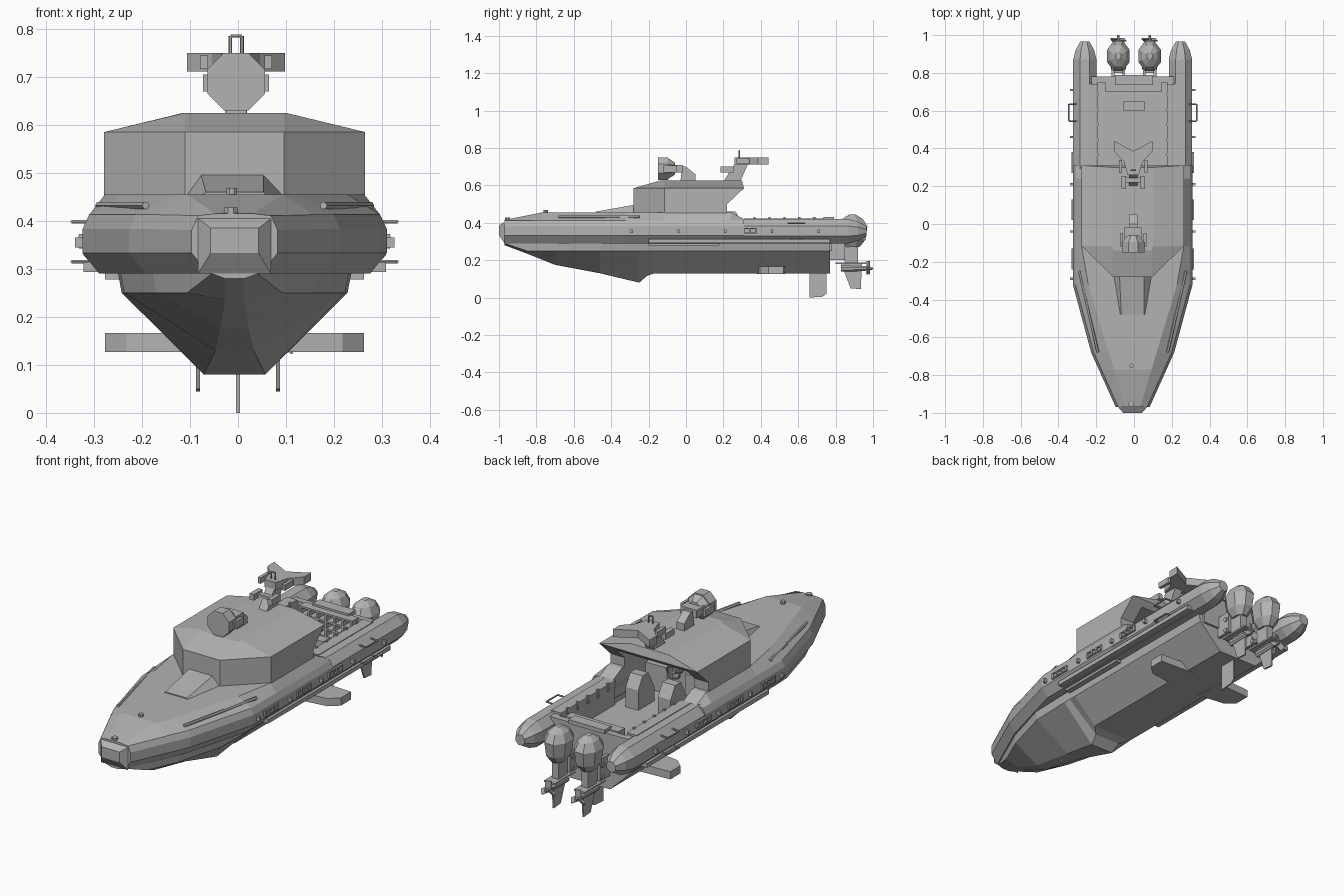
import bpy, bmesh
from math import pi, cos, sin
from mathutils import Vector, Matrix

if "Cube" in bpy.data.objects:
    bpy.data.objects.remove(bpy.data.objects["Cube"], do_unlink=True)

GREY = bpy.data.materials.new("hull grey")
GREY.use_nodes = True
COLOUR = (.45, .45, .45, 1)
GREY.diffuse_color = COLOUR
GREY.node_tree.nodes["Principled BSDF"].inputs["Base Color"].default_value = COLOUR

# Shared levels and positions
SHIFT = -.007        # the hull sits slightly off the centre line
FLOOR = .29          # cockpit floor, underside of the collar
COLLAR_TOP = .413
DECK = .455
ROOF = .625
TUBE_MID = .355
TUBE_X = .253
TRANSOM = .77
SIDES = (("left", 1), ("right", -1))


def finish(name, bm):
    bmesh.ops.recalc_face_normals(bm, faces=bm.faces[:])
    mesh = bpy.data.meshes.new(name)
    bm.to_mesh(mesh)
    bm.free()
    mesh.materials.append(GREY)
    part = bpy.data.objects.new(name, mesh)
    bpy.context.collection.objects.link(part)
    return part


def loft(name, rings):
    """Skin a row of equal-length rings and close both ends."""
    bm = bmesh.new()
    loops = [[bm.verts.new(point) for point in ring] for ring in rings]
    for lower, upper in zip(loops, loops[1:]):
        for i in range(len(lower)):
            bm.faces.new((lower[i - 1], lower[i], upper[i], upper[i - 1]))
    bm.faces.new(loops[0])
    bm.faces.new(loops[-1])
    return finish(name, bm)


def section(y, half):
    """Mirrored hull cross-section from the (x, z) pairs of one side."""
    return ([(SHIFT + x, y, z) for x, z in half]
            + [(SHIFT - x, y, z) for x, z in reversed(half)])


def side_plate(name, outline, x, thickness):
    """Outline in (y, z), given thickness across x."""
    return loft(name, [[(x + side * thickness / 2, y, z) for y, z in outline]
                       for _, side in SIDES])


def top_plate(name, outline, bottom, top):
    return loft(name, [[(x, y, z) for x, y in outline] for z in (bottom, top)])


def box(name, x, width, back, front, bottom, top):
    """Block centred on x, between two y values and two z values."""
    outline = [(back, bottom), (front, bottom), (front, top), (back, top)]
    return side_plate(name, outline, x, width)


def rod(name, start, end, radius, end_radius=None, sides=8):
    start, end = Vector(start), Vector(end)
    axis = end - start
    turn = axis.to_track_quat('Z', 'Y').to_matrix().to_4x4()
    place = Matrix.Translation((start + end) / 2) @ turn @ Matrix.Rotation(pi / sides, 4, 'Z')
    bm = bmesh.new()
    bmesh.ops.create_cone(bm, cap_ends=True, segments=sides, radius1=radius,
                          radius2=end_radius or radius, depth=axis.length, matrix=place)
    return finish(name, bm)


def rail(name, points, radius=.004):
    for start, end in zip(points, points[1:]):
        rod(name, start, end, radius, sides=6)


def beam(y):
    """Half width of the collar: a straight side and a two-step taper to the bow."""
    aft_of_bend = y + .68
    return min(.317, .22 + .27 * aft_of_bend, .22 + .45 * aft_of_bend)


# Lower hull, from the bow to the transom
def hull_section(y, keel, keel_z):
    sheer = min(.245, beam(y) - .04)
    chine_z = max(.25, keel_z + .01)
    return section(y, [(sheer, .3), (max(keel, sheer * .96), chine_z), (keel, keel_z)])


loft("lower_hull", [hull_section(*station) for station in (
    (-.97, .02, .28), (-.85, .02, .235), (-.7, .03, .175), (-.46, .04, .13),
    (-.25, .064, .08), (-.21, .07, .115), (-.17, .11, .13), (TRANSOM, .11, .13))])


# Foredeck and collar
def deck_section(y, drop=0):
    wide = beam(y)
    ahead = y + .77
    flat_z = min(DECK, DECK + .2 * ahead) - drop
    shoulder_z = min(COLLAR_TOP, flat_z - .004)
    return section(y, [(min(.27, .1 + .3 * ahead), flat_z), (wide - .014, shoulder_z),
                       (wide, shoulder_z - .03), (wide, .333), (wide - .035, FLOOR)])


deck = loft("deck_collar", [deck_section(y) for y in (-.97, -.77, -.68, -.32, -.12, .24)]
            + [deck_section(.31, drop=.035)])
loft("bow_nose", [section(y, [(wide, top), (wide, bottom)]) for y, wide, top, bottom in (
    (-1, .05, .385, .333), (-.97, .076, .405, FLOOR))])


# Cabin with a chamfered front, a low roof and a leaning rear edge
def cabin_ring(z, wide, corner, front, rear):
    nose = .103
    return [(SHIFT + x, y, z) for x, y in (
        (-nose, front), (nose, front), (wide, corner),
        (wide, rear), (-wide, rear), (-wide, corner))]


cabin = loft("cabin", [cabin_ring(z, .272, -.115, -.28, rear)
                       for z, rear in ((.44, .22), (.5, .22), (.585, .31))]
             + [cabin_ring(ROOF, .107, -.12, -.14, .3)])

# Open wheelhouse cut out from behind
cutter = box("wheelhouse_cutter", SHIFT, .39, .03, .5, .3, .56)
cutter.hide_render = True
cutter.hide_set(True)
for part in (deck, cabin):
    opening = part.modifiers.new("wheelhouse", 'BOOLEAN')
    opening.object = cutter
    opening.solver = 'EXACT'

# Wedge hatch on the foredeck
loft("deck_hatch", [
    [(SHIFT - wide, y, z) for wide, y, z in ((.1, -.27, DECK), (.07, -.27, .497), (-.06, -.27, .497), (-.1, -.27, DECK))],
    [(SHIFT + s * wide, -.48, z) for s, wide, z in ((-1, .07, .45), (-1, .06, .46), (1, .06, .46), (1, .07, .45))]])

# Stern tubes and the fittings of each side
for side, sign in SIDES:
    def across(x):
        return SHIFT + sign * x

    def tube_ring(y, scale):
        angles = [(i + .5) * pi / 4 for i in range(8)]
        return [(across(TUBE_X) + .067 * scale * cos(a), y, TUBE_MID + .07 * scale * sin(a))
                for a in angles]

    loft(f"{side}_stern_tube", [tube_ring(y, scale) for y, scale in (
        (.2, 1), (.87, 1), (.92, .8), (.965, .4))])
    box(f"{side}_coaming", across(.2), .03, .31, TRANSOM, FLOOR, COLLAR_TOP)
    box(f"{side}_coaming_cap", across(.21), .055, .31, .74, COLLAR_TOP - .01, COLLAR_TOP + .01)
    box(f"{side}_spray_rail", across(.28), .07, -.2, TRANSOM, .293, .314)
    box(f"{side}_chine_strip", across(.25), .04, -.2, .18, .278, .295)
    rail(f"{side}_foredeck_rail", [(across(.283), -.25, .432), (across(.185), -.68, .432)], radius=.008)

    # Grab frames and lugs along the collar
    for middle in (-.185, .075, .325):
        for z in (.345, .37):
            box(f"{side}_grab_bar", across(.316), .016, middle - .055, middle + .055, z - .003, z + .003)
        for step in range(4):
            y = middle - .05 + step * .033
            box(f"{side}_grab_post", across(.316), .018, y - .005, y + .005, .345, .37)
    for step in range(5):
        y = -.29 + step * .25
        box(f"{side}_lug", across(.32), .026, y - .006, y + .006, .345, .365)
        tie = .36 + step * .08
        box(f"{side}_tie", across(.185), .01, tie, tie + .012, .39, .43)
    for z in (.315, .398):
        inner, outer = across(.29), across(.338)
        rail(f"{side}_boarding_rail", [(inner, .545, z), (outer, .545, z), (outer, .635, z), (inner, .635, z)])

    # Stabiliser fin with a swept tip
    root, bend, tip = across(.08), across(.225), across(.27)
    top_plate(f"{side}_stabiliser", [(root, .38), (bend, .4), (tip, .44), (tip, .52), (root, .53)], .127, .166)

    # Seat, console and bulkhead posts in the wheelhouse
    side_plate(f"{side}_seat", [(.17, FLOOR), (.3, FLOOR), (.3, .4), (.265, .46), (.22, .46), (.17, .37)],
               sign * .09, .07)
    box(f"{side}_console", sign * .11, .12, .02, .08, FLOOR, .43)
    for step in range(3):
        box(f"{side}_bulkhead_post", across(.095 + step * .045), .01, .02, .045, .3, .56)

# Steering wheel
bpy.ops.mesh.primitive_torus_add(major_segments=16, minor_segments=6, major_radius=.035, minor_radius=.005,
                                 location=(0, .1, .43), rotation=(pi / 2 - .3, 0, 0))
wheel = bpy.context.object
wheel.name = "steering_wheel"
wheel.data.materials.append(GREY)
rod("steering_column", (0, .03, .41), (0, .1, .43), .008)

# Transom with a forward-facing rack, and a small deck locker
box("transom", SHIFT, .435, TRANSOM - .02, TRANSOM + .01, .25, COLLAR_TOP)
box("transom_top", 0, .2, TRANSOM - .035, TRANSOM + .02, .41, .43)
for step in range(7):
    box("rack_post", -.145 + step * .047, .01, .7, .75, FLOOR, .42)
for step in range(4):
    shelf = .297 + step * .038
    box("rack_shelf", 0, .29, .7, .75, shelf, shelf + .009)
box("deck_locker", 0, .11, .6, .65, FLOOR, .33)

# Outboard motors
for side, sign in SIDES:
    x = sign * .083

    def cowl_ring(z, radius):
        angles = [(i + .5) * pi / 4 for i in range(8)]
        return [(x + radius * cos(a), .89 + 1.35 * radius * sin(a), z) for a in angles]

    loft(f"{side}_motor_cowl", [cowl_ring(z, radius) for z, radius in (
        (.27, .03), (.31, .056), (.38, .064), (.42, .045), (.443, .015))])
    side_plate(f"{side}_motor_leg", [(.84, FLOOR), (.92, FLOOR), (.92, .18), (.85, .18)], x, .036)
    box(f"{side}_cavitation_plate", x, .06, .8, .965, .18, .188)
    side_plate(f"{side}_motor_skeg", [(.83, .18), (.94, .18), (.935, .045), (.88, .05)], x, .008)
    shaft = .155
    rod(f"{side}_gearcase", (x, .83, shaft), (x, .96, shaft), .018, .014)
    rod(f"{side}_propeller_hub", (x, .955, shaft), (x, 1, shaft), .012, .006)
    for step in range(3):
        blade = box(f"{side}_propeller_blade", 0, .028, -.003, .003, 0, .042)
        blade.matrix_world = (Matrix.Translation((x, .975, shaft))
                              @ Matrix.Rotation(step * 2 * pi / 3, 4, 'Y') @ Matrix.Rotation(.5, 4, 'Z'))
    for _, edge in SIDES:
        box(f"{side}_motor_bracket", x + edge * .028, .014, TRANSOM, .85, .2, .31)
    for z in (.215, .275):
        rod(f"{side}_bracket_pin", (x - .04, .83, z), (x + .04, .83, z), .012)

# Centre rudder blade
side_plate("centre_rudder", [(.66, .14), (.75, .14), (.75, .02), (.73, .005), (.66, 0)], 0, .008)

# Front searchlight on a leaning bracket
LAMP = Vector((-.004, -.15, .69))
side_plate("searchlight_bracket", [(-.03, .62), (.05, .62), (.05, .66), (0, .7), (-.02, .7)], LAMP.x, .043)
rod("searchlight_drum", LAMP, LAMP + Vector((0, .055, 0)), .065)
rod("searchlight_back", LAMP + Vector((0, .055, 0)), LAMP + Vector((0, .09, 0)), .06, .035)
box("searchlight_yoke", LAMP.x, .09, -.08, -.015, .67, .71)

# Rear mast with a swept antenna wing
side_plate("mast_post", [(.2, .62), (.29, .62), (.33, .712), (.27, .73)], LAMP.x, .045)
wing = [(.03, .26), (.05, .33), (.102, .385), (.102, .44), (0, .385)]
mirrored = [(-x, y) for x, y in reversed(wing[:-1])]
top_plate("mast_wing", [(LAMP.x + x, y) for x, y in wing + mirrored], .711, .75)
box("mast_crossbar", LAMP.x, .1, .22, .245, .675, .69)
for side, sign in SIDES:
    box(f"{side}_searchlight_ear", LAMP.x + sign * .062, .014, -.12, -.05, .67, .705)
    box(f"{side}_mast_lamp", LAMP.x + sign * .067, .016, .27, .34, .716, .745)
    box(f"{side}_mast_pod", LAMP.x + sign * .05, .024, .185, .255, .67, .7)
rail("mast_loop", [(LAMP.x + x, .285, z) for x, z in ((-.012, .74), (-.012, .785), (.012, .785), (.012, .74))])

# Bow fittings
box("bow_plate", -.015, .03, -1, -.985, .333, .365)
rod("bow_bollard", (-.015, -.955, .405), (-.015, -.955, .428), .015)
rod("deck_fitting", (-.013, -.75, .45), (-.013, -.75, .468), .012)
